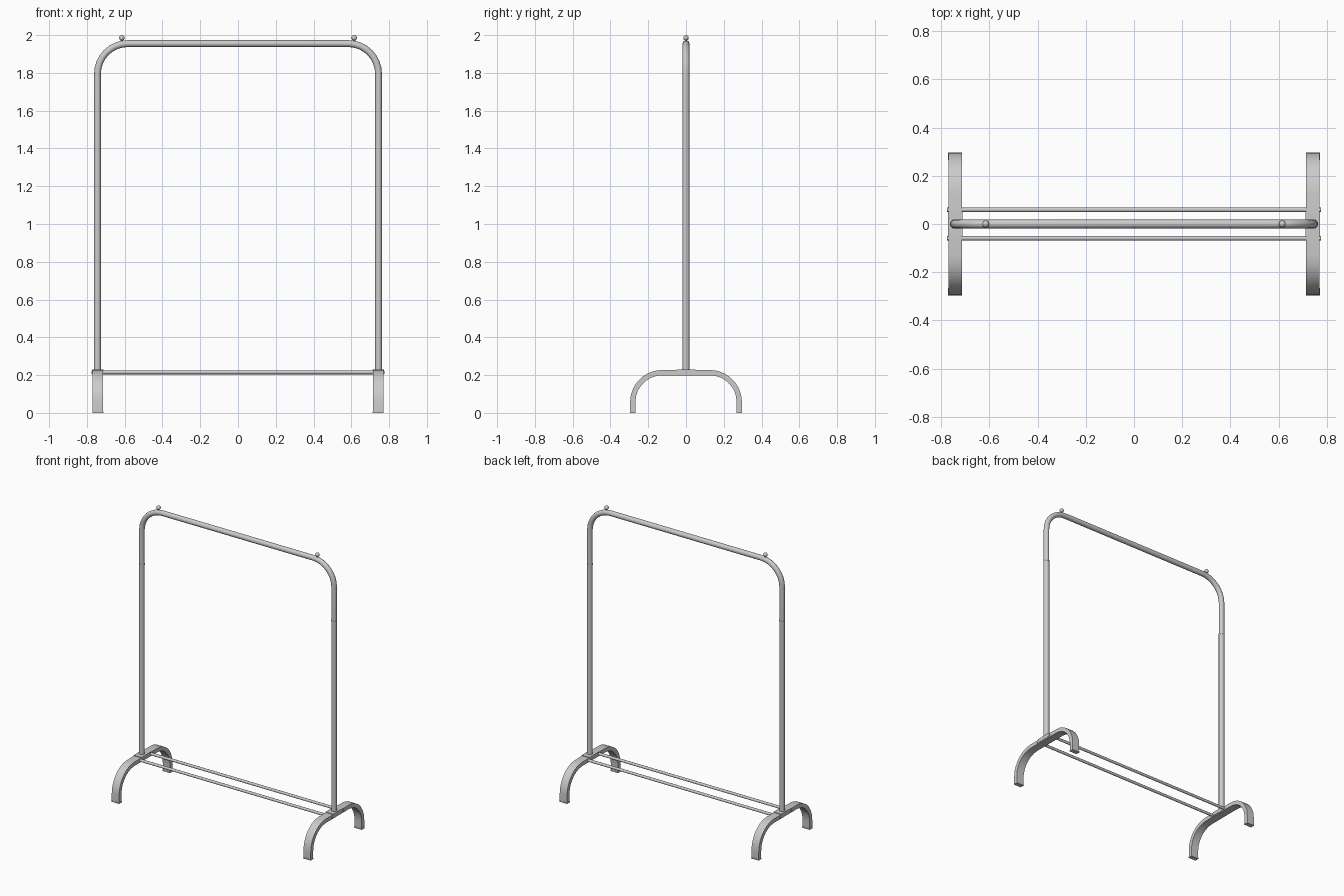
import bpy, bmesh, math
from mathutils import Vector

if "Cube" in bpy.data.objects:
    bpy.data.objects.remove(bpy.data.objects["Cube"])

PX, TOP = 0.744, 1.955      # upright position, rail height


def finish(name, bm, smooth=True):
    bmesh.ops.recalc_face_normals(bm, faces=bm.faces)
    me = bpy.data.meshes.new(name)
    bm.to_mesh(me)
    bm.free()
    ob = bpy.data.objects.new(name, me)
    bpy.context.collection.objects.link(ob)
    if smooth:
        bpy.ops.object.select_all(action='DESELECT')
        ob.select_set(True)
        bpy.context.view_layer.objects.active = ob
        bpy.ops.object.shade_smooth_by_angle(angle=math.radians(35))
    return ob


def sweep(name, path, section, side):
    """Sweep a closed section along a planar path; side is the plane normal."""
    bm = bmesh.new()
    pts = [Vector(p) for p in path]
    side = Vector(side)
    rings = []
    for i, p in enumerate(pts):
        a = (p - pts[i - 1]).normalized() if i else None
        b = (pts[i + 1] - p).normalized() if i < len(pts) - 1 else None
        t = ((a or b) + (b or a)).normalized()
        n = side.cross(t) / t.dot(a or b)      # mitre keeps the thickness
        rings.append([bm.verts.new(p + side * u + n * v) for u, v in section])
    k = len(section)
    for r, s in zip(rings, rings[1:]):
        for j in range(k):
            bm.faces.new((r[j], r[(j + 1) % k], s[(j + 1) % k], s[j]))
    bm.faces.new(rings[0])
    bm.faces.new(rings[-1])
    return finish(name, bm)


def circle(r, n=16):
    return [(r * math.cos(2 * math.pi * i / n), r * math.sin(2 * math.pi * i / n)) for i in range(n)]


def rod(name, a, b, r, n=16):
    side = (0, 1, 0)
    return sweep(name, [a, b], circle(r, n), side)


def arch(half, top, base, r, n):
    """Upside-down U as (across, z) points."""
    left = [(-half, base)]
    for i in range(n + 1):
        t = math.pi / 2 * i / n
        left.append((-half + r - r * math.cos(t), top - r + r * math.sin(t)))
    return left + [(-u, z) for u, z in reversed(left)]


def box(name, loc, size):
    bm = bmesh.new()
    bmesh.ops.create_cube(bm, size=1)
    for v in bm.verts:
        v.co = Vector([c * s + o for c, s, o in zip(v.co, size, loc)])
    return finish(name, bm, False)


# hanging rail with bent corners
sweep("hanging_rail", [(u, 0, z) for u, z in arch(PX, TOP, 1.56, 0.16, 8)], circle(0.018), (0, 1, 0))

for s, tag in ((-1, "left"), (1, "right")):
    x = s * PX
    # lower upright and joint ring
    rod(f"upright_{tag}", (x, 0, 0.21), (x, 0, 1.556), 0.0185)
    rod(f"joint_ring_{tag}", (x, 0, 1.554), (x, 0, 1.562), 0.0195)
    # arched foot, flat bar bent into a U
    w, t = 0.028, 0.014
    sweep(f"arched_foot_{tag}", [(s * 0.742, u, z) for u, z in arch(0.282, 0.213, 0.004, 0.155, 7)],
          [(-w, -t), (w, -t), (w, t), (-w, t)], (1, 0, 0))
    for e, end in ((-1, "front"), (1, "back")):
        box(f"foot_cap_{tag}_{end}", (s * 0.742, e * 0.282, 0.004), (0.058, 0.031, 0.008))
    # mounting plate under the upright
    box(f"mount_plate_{tag}", (s * 0.742, 0, 0.218), (0.06, 0.1, 0.026))
    # ball stop on the rail
    bx = s * 0.615
    rod(f"ball_stem_{tag}", (bx, 0, TOP), (bx, 0, 1.98), 0.006, 12)
    bm = bmesh.new()
    bmesh.ops.create_uvsphere(bm, u_segments=16, v_segments=10, radius=0.0145)
    bmesh.ops.translate(bm, verts=bm.verts, vec=(bx, 0, 1.9855))
    finish(f"ball_stop_{tag}", bm)

# two bottom rods with bolt heads beyond the feet
for e, tag in ((-1, "front"), (1, "back")):
    y = e * 0.059
    rod(f"bottom_rod_{tag}", (-0.77, y, 0.214), (0.77, y, 0.214), 0.0095)
    for s, end in ((-1, "left"), (1, "right")):
        rod(f"bolt_head_{tag}_{end}", (s * 0.765, y, 0.214), (s * 0.775, y, 0.214), 0.009)
